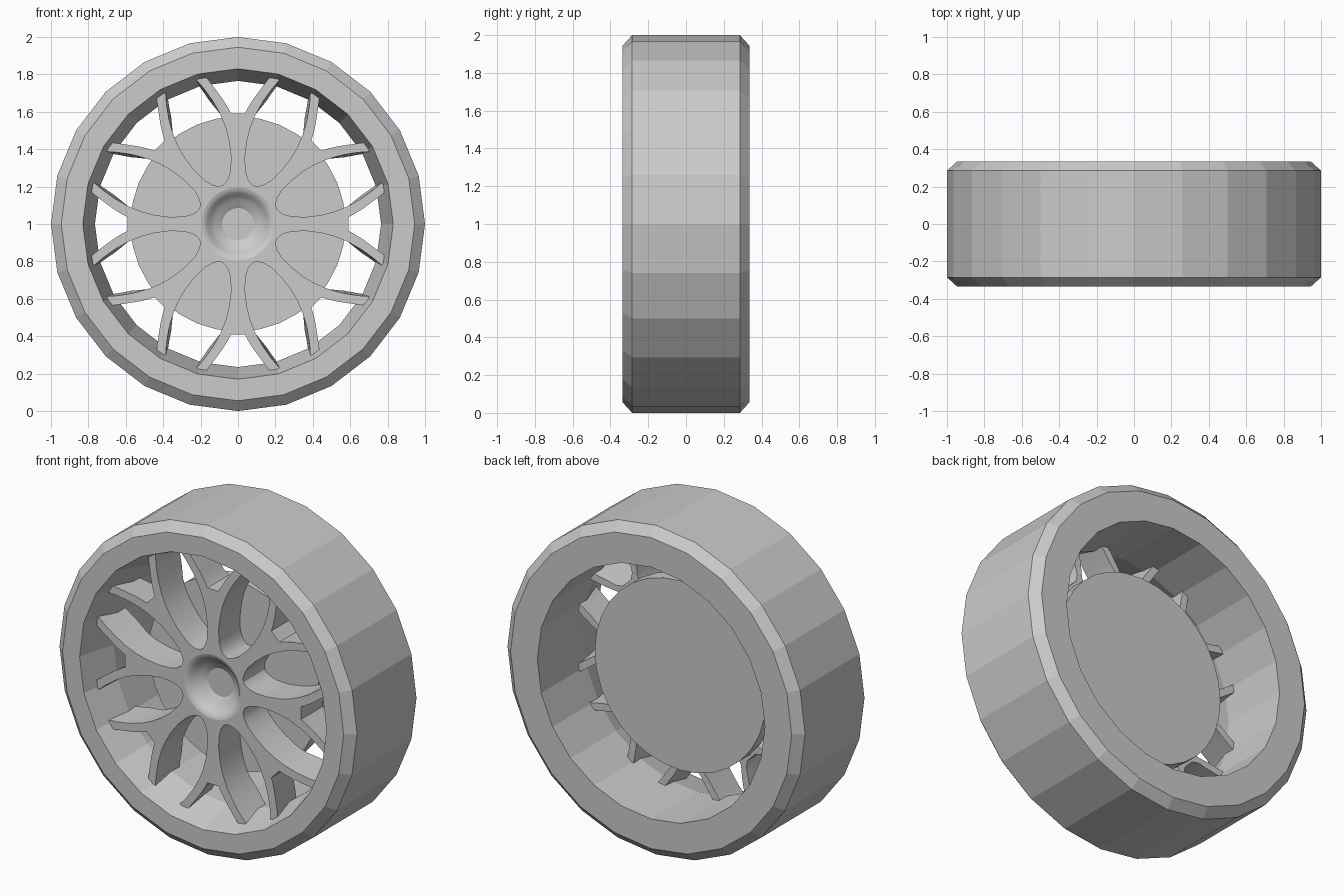
import bpy, bmesh, math

old = bpy.data.objects.get("Cube")
if old:
    bpy.data.objects.remove(old, do_unlink=True)

# One plain grey for the whole wheel
GREY = (0.6, 0.6, 0.6, 1.0)
grey = bpy.data.materials.new("plain_grey")
grey.use_nodes = True
grey.diffuse_color = GREY
grey.node_tree.nodes["Principled BSDF"].inputs["Base Color"].default_value = GREY


def place(r, angle, y):
    """Point at a radius and clockwise angle from the top of the wheel."""
    return (r * math.sin(angle), y, 1 + r * math.cos(angle))


def finish(bm, name, smooth=None):
    bmesh.ops.remove_doubles(bm, verts=bm.verts, dist=0.0005)
    bmesh.ops.recalc_face_normals(bm, faces=bm.faces)
    mesh = bpy.data.meshes.new(name)
    bm.to_mesh(mesh)
    bm.free()
    mesh.materials.append(grey)
    obj = bpy.data.objects.new(name, mesh)
    bpy.context.collection.objects.link(obj)
    if smooth:
        bpy.ops.object.select_all(action="DESELECT")
        obj.select_set(True)
        bpy.context.view_layer.objects.active = obj
        bpy.ops.object.shade_smooth_by_angle(angle=math.radians(smooth))
    return obj


def lathe(name, profile, sides, closed=False, smooth=None):
    """Turn a (radius, y) profile around the axle; on-axis ends become caps."""
    bm = bmesh.new()
    rings = [[bm.verts.new(place(r, math.tau * i / sides, y)) for i in range(sides)]
             for r, y in profile]
    pairs = list(zip(rings, rings[1:]))
    if closed:
        pairs.append((rings[-1], rings[0]))
    else:
        bm.faces.new(rings[0])
        bm.faces.new(rings[-1])
    for a, b in pairs:
        for i in range(sides):
            j = (i + 1) % sides
            bm.faces.new((a[i], a[j], b[j], b[i]))
    return finish(bm, name, smooth)


# Tyre and rim: chamfered outside, tapered front lip, straight barrel
lathe("tyre_rim", [(1, -0.285), (1, 0.285), (0.945, 0.335), (0.765, 0.335),
                   (0.765, -0.1), (0.83, -0.335), (0.945, -0.335)], 24, closed=True)

# Brake disc behind the spokes
lathe("brake_disc", [(0.575, -0.035), (0.575, 0.055)], 32)

# Dished hub with a flat centre
HUB = 0.195
FRONT, BACK = -0.24, -0.03
lathe("hub_bowl", [(0.085, -0.165), (0.105, -0.178), (0.13, -0.19), (0.15, -0.207),
                   (0.165, -0.225), (0.18, -0.236), (HUB, FRONT), (HUB, BACK)],
      48, smooth=30)

# Eight forked spokes, each half outlined by a petal opening and a notch
SPOKES = 8
HALF = math.pi / SPOKES
# along and across the petal's own axis
petal = [(0.222, 0), (0.228, 0.022), (0.245, 0.045), (0.28, 0.073), (0.35, 0.104),
         (0.43, 0.126), (0.5, 0.136), (0.58, 0.137), (0.66, 0.127), (0.74, 0.108),
         (0.8, 0.088), (0.85, 0.068)]
# across and along the spoke's own axis
notch = [(0.21, 0.835), (0.165, 0.78), (0.12, 0.72), (0.08, 0.665), (0.052, 0.62),
         (0.038, 0.592)]

half_outline = [(math.hypot(u, v), HALF - math.atan2(v, u)) for u, v in petal]
half_outline += [(math.hypot(x, z), math.atan2(x, z)) for x, z in notch]
hub_arc = [(HUB, HALF * t / 3) for t in range(-3, 4)]
outline = hub_arc + half_outline + [(r, -a) for r, a in reversed(half_outline)]

bm = bmesh.new()
for k in range(SPOKES):
    bm.faces.new([bm.verts.new(place(r, a + 2 * HALF * k, FRONT)) for r, a in outline])
bmesh.ops.remove_doubles(bm, verts=bm.verts, dist=0.0005)
front_faces = list(bm.faces)
result = bmesh.ops.extrude_face_region(bm, geom=front_faces, use_keep_orig=True)

# Lean the fork branches a little towards the petals at the back
for v in [g for g in result["geom"] if isinstance(g, bmesh.types.BMVert)]:
    r = math.hypot(v.co.x, v.co.z - 1)
    a = math.atan2(v.co.x, v.co.z - 1)
    if r > 0.61:
        axis = (math.floor(a / (2 * HALF)) + 0.5) * 2 * HALF
        a = axis + (a - axis) * 0.88
    v.co = place(r, a, BACK)
finish(bm, "spokes", smooth=25)
